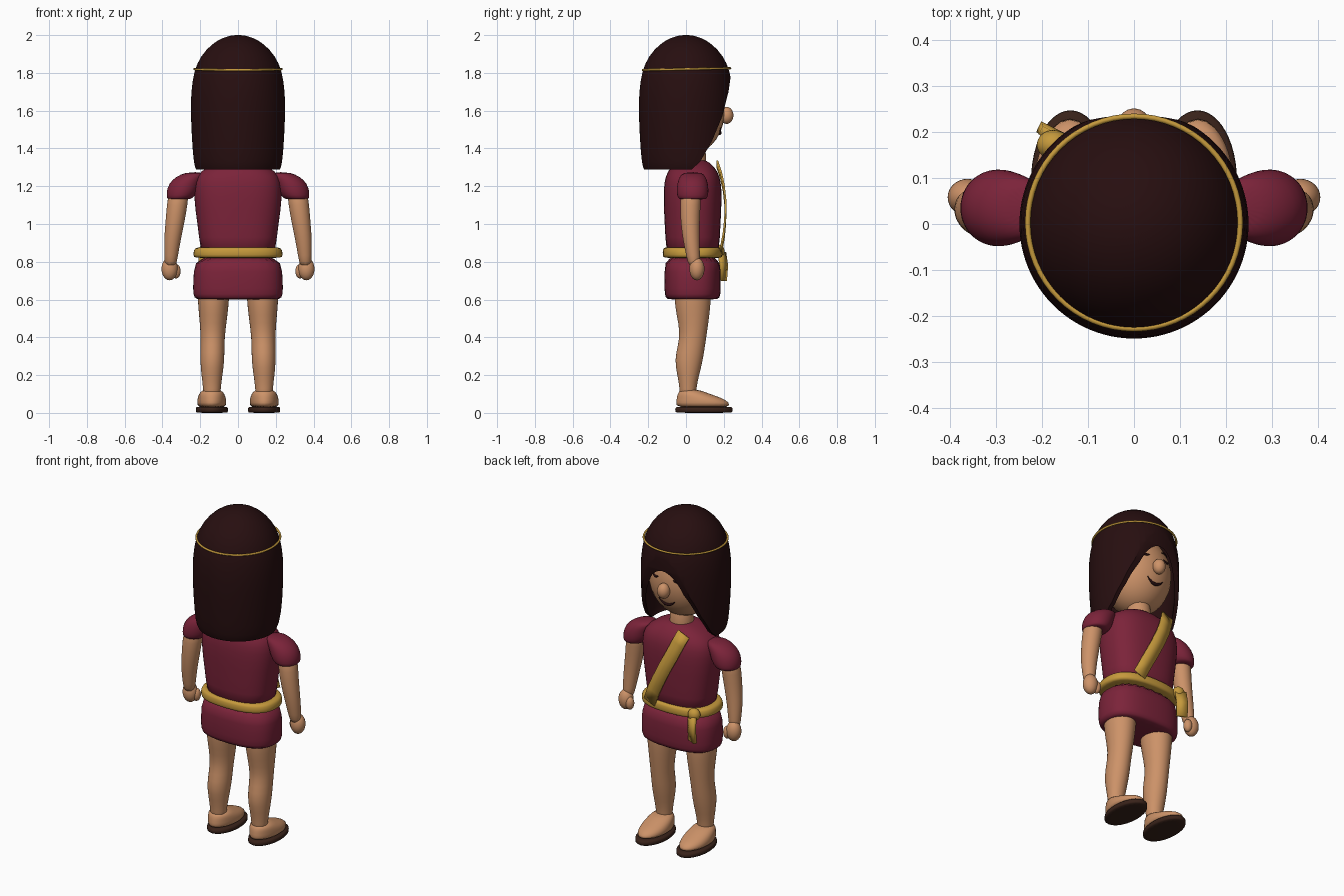
import bpy, bmesh, math
from mathutils import Vector

cube = bpy.data.objects.get("Cube")
if cube:
    bpy.data.objects.remove(cube)


def material(name, r, g, b):
    m = bpy.data.materials.new(name)
    m.use_nodes = True
    m.diffuse_color = (r, g, b, 1)
    bsdf = m.node_tree.nodes["Principled BSDF"]
    bsdf.inputs["Base Color"].default_value = (r, g, b, 1)
    bsdf.inputs["Roughness"].default_value = 0.8
    return m


SKIN = material("skin", 0.61, 0.29, 0.14)
CLOTH = material("maroon_cloth", 0.2, 0.017, 0.042)
GOLD = material("gold", 0.56, 0.32, 0.045)
HAIR = material("dark_hair", 0.02, 0.0045, 0.005)
SOLE = material("sole_brown", 0.04, 0.016, 0.01)


def finish(name, bm, mat):
    bmesh.ops.recalc_face_normals(bm, faces=bm.faces[:])
    mesh = bpy.data.meshes.new(name)
    bm.to_mesh(mesh)
    bm.free()
    mesh.materials.append(mat)
    ob = bpy.data.objects.new(name, mesh)
    bpy.context.collection.objects.link(ob)
    return ob


def smooth(ob, angle=50):
    bpy.ops.object.select_all(action='DESELECT')
    ob.select_set(True)
    bpy.context.view_layer.objects.active = ob
    bpy.ops.object.shade_smooth_by_angle(angle=math.radians(angle))


def loft(name, rows, mat, power=2.0, n=24, bottom=True, levels=1):
    """Stack of rounded rings given as (x, y, z, half width, half depth)."""
    bm = bmesh.new()
    rings = []
    for x, y, z, rx, ry in rows:
        ring = []
        for i in range(n):
            a = math.tau * i / n
            c, s = math.cos(a), math.sin(a)
            px = math.copysign(abs(c) ** (2 / power), c) * rx
            py = math.copysign(abs(s) ** (2 / power), s) * ry
            ring.append(bm.verts.new((x + px, y + py, z)))
        rings.append(ring)
    for a, b in zip(rings, rings[1:]):
        for i in range(n):
            j = (i + 1) % n
            bm.faces.new((a[i], a[j], b[j], b[i]))
    bm.faces.new(rings[-1])
    if bottom:
        bm.faces.new(rings[0])
    ob = finish(name, bm, mat)
    smooth(ob, 180)
    ob.modifiers.new("round", 'SUBSURF').levels = levels
    ob.modifiers["round"].render_levels = levels
    return ob


def ball(name, centre, size, mat):
    bm = bmesh.new()
    bmesh.ops.create_uvsphere(bm, u_segments=32, v_segments=18, radius=1)
    bmesh.ops.scale(bm, vec=size, verts=bm.verts)
    bmesh.ops.translate(bm, vec=centre, verts=bm.verts)
    ob = finish(name, bm, mat)
    smooth(ob, 180)
    return ob


def ribbon(name, points, side, mat, thick=0.01):
    """Flat strap swept along points."""
    bm = bmesh.new()
    side = Vector(side)
    pairs = [(bm.verts.new(Vector(p) - side), bm.verts.new(Vector(p) + side)) for p in points]
    for a, b in zip(pairs, pairs[1:]):
        bm.faces.new((a[0], a[1], b[1], b[0]))
    ob = finish(name, bm, mat)
    smooth(ob)
    ob.modifiers.new("thick", 'SOLIDIFY').thickness = thick
    ob.modifiers["thick"].offset = 0
    return ob


# Dress, belt and sash
Y = 0.035
loft("skirt", [(0, Y, z, rx, ry) for z, rx, ry in [
    (0.6, 0.21, 0.125), (0.605, 0.235, 0.145), (0.65, 0.241, 0.151),
    (0.75, 0.237, 0.15), (0.84, 0.222, 0.145)]], CLOTH, 2.6)
loft("bodice", [(0, Y, z, rx, ry) for z, rx, ry in [
    (0.82, 0.205, 0.142), (0.92, 0.203, 0.144), (1.08, 0.23, 0.154),
    (1.19, 0.236, 0.155), (1.255, 0.225, 0.145), (1.3, 0.17, 0.118),
    (1.33, 0.1, 0.085), (1.34, 0.06, 0.06)]], CLOTH, 2.5)
loft("belt", [(0, Y, z, rx, ry) for z, rx, ry in [
    (0.82, 0.222, 0.146), (0.823, 0.237, 0.158), (0.85, 0.239, 0.161),
    (0.873, 0.23, 0.156), (0.878, 0.212, 0.145)]], GOLD, 2.5)
ribbon("sash", [(-0.1, 0.165, 1.32), (-0.075, 0.185, 1.26), (-0.045, 0.2, 1.19),
                (0, 0.21, 1.1), (0.045, 0.207, 1.01), (0.08, 0.2, 0.94),
                (0.115, 0.185, 0.86)], (0.036, 0, 0.016), GOLD)
ball("belt_knot", (-0.175, 0.172, 0.855), (0.036, 0.032, 0.036), GOLD)
ribbon("belt_tail", [(-0.175, 0.19, 0.85), (-0.178, 0.2, 0.78), (-0.18, 0.194, 0.7)],
       (0.028, -0.014, 0), GOLD, 0.02)

# Arms, hands, legs and feet
for s, side in ((1, "left"), (-1, "right")):
    loft(side + "_sleeve", [(s * x, Y, z, rx, ry) for x, z, rx, ry in [
        (0.315, 1.13, 0.055, 0.065), (0.308, 1.135, 0.069, 0.079),
        (0.296, 1.17, 0.084, 0.086), (0.283, 1.215, 0.083, 0.082),
        (0.255, 1.25, 0.075, 0.07), (0.225, 1.275, 0.05, 0.05)]], CLOTH)
    loft(side + "_arm", [(s * x, y, z, r, r) for x, y, z, r in [
        (0.358, 0.045, 0.77, 0.03), (0.354, 0.038, 0.83, 0.036),
        (0.348, 0.028, 0.91, 0.044), (0.335, 0.022, 1.0, 0.05),
        (0.322, 0.022, 1.1, 0.055), (0.31, 0.03, 1.2, 0.055)]], SKIN)
    ball(side + "_hand", (s * 0.362, 0.058, 0.762), (0.043, 0.04, 0.06), SKIN)
    ball(side + "_thumb", (s * 0.328, 0.07, 0.75), (0.024, 0.025, 0.038), SKIN)
    loft(side + "_leg", [(s * x, y, z, rx, ry) for x, y, z, rx, ry in [
        (0.138, 0.01, 0.06, 0.045, 0.045), (0.138, 0.01, 0.13, 0.046, 0.043),
        (0.138, 0.012, 0.2, 0.056, 0.058), (0.136, 0.014, 0.28, 0.065, 0.076),
        (0.135, 0.03, 0.36, 0.063, 0.072), (0.133, 0.04, 0.43, 0.066, 0.072),
        (0.131, 0.037, 0.52, 0.076, 0.088), (0.13, 0.035, 0.6, 0.084, 0.098),
        (0.13, 0.035, 0.72, 0.088, 0.1)]], SKIN)
    loft(side + "_foot", [(s * 0.139, y, z, rx, ry) for y, z, rx, ry in [
        (0.09, 0.025, 0.074, 0.146), (0.09, 0.055, 0.079, 0.143),
        (0.07, 0.08, 0.075, 0.12), (0.04, 0.1, 0.068, 0.085),
        (0.018, 0.125, 0.05, 0.05)]], SKIN)
    loft(side + "_sole", [(s * 0.138, 0.095, z, rx, ry) for z, rx, ry in [
        (0, 0.08, 0.148), (0.004, 0.087, 0.154), (0.028, 0.087, 0.154),
        (0.034, 0.08, 0.148)]], SOLE)

# Head and neck
HEAD, SIZE = Vector((0, 0.015, 1.6)), Vector((0.2, 0.19, 0.235))
ball("head", HEAD, SIZE, SKIN)
ball("nose", (0, 0.215, 1.575), (0.036, 0.036, 0.045), SKIN)
loft("neck", [(0, 0.04, z, r, r) for z, r in
              [(1.27, 0.075), (1.33, 0.066), (1.45, 0.066)]], SKIN)


def face_line(name, x, z, half, bend, width):
    """Curved mark lying on the front of the head."""
    curve = bpy.data.curves.new(name, 'CURVE')
    curve.dimensions = '3D'
    curve.bevel_depth = width
    line = curve.splines.new('POLY')
    steps = 10
    line.points.add(steps)
    for i, p in enumerate(line.points):
        t = 2 * i / steps - 1
        px, pz = x + t * half, z + bend * (1 - t * t)
        d = 1 - (px / SIZE.x) ** 2 - ((pz - HEAD.z) / SIZE.z) ** 2
        p.co = (px, HEAD.y + SIZE.y * math.sqrt(d), pz, 1)
        p.radius = 1.15 - t * t
    curve.materials.append(HAIR)
    bpy.context.collection.objects.link(bpy.data.objects.new(name, curve))


for s, side in ((1, "left"), (-1, "right")):
    face_line(side + "_eye", s * 0.073, 1.645, 0.024, -0.008, 0.006)
    face_line(side + "_brow", s * 0.073, 1.69, 0.03, 0.01, 0.006)
face_line("smile", 0, 1.51, 0.055, -0.03, 0.008)

# Long hair shell, cut away over the face
hair = loft("hair", [(0, 0, z, r, r) for z, r in [
    (1.288, 0.222), (1.31, 0.234), (1.45, 0.245), (1.6, 0.251), (1.7, 0.249),
    (1.81, 0.234), (1.89, 0.198), (1.955, 0.138), (1.988, 0.078), (2.001, 0.025)]],
    HAIR, n=48, bottom=False)
shell = hair.modifiers.new("shell", 'SOLIDIFY')
shell.thickness, shell.offset = 0.022, -1

bm = bmesh.new()
edge = [(0.27, 1.81), (0.237, 1.785), (0.225, 1.7), (0.192, 1.57), (0.138, 1.44),
        (0.075, 1.33), (0.01, 1.27), (0.5, 1.2), (0.5, 1.81)]
outline = bm.faces.new([bm.verts.new((-0.5, y, z)) for y, z in edge])
grown = bmesh.ops.extrude_face_region(bm, geom=[outline])["geom"]
bmesh.ops.translate(bm, vec=(1, 0, 0),
                    verts=[v for v in grown if isinstance(v, bmesh.types.BMVert)])
cutter = finish("face_opening_cutter", bm, HAIR)
cutter.hide_render = True
cut = hair.modifiers.new("face_opening", 'BOOLEAN')
cut.operation, cut.object, cut.solver = 'DIFFERENCE', cutter, 'EXACT'
bpy.context.view_layer.objects.active = hair
for m in list(hair.modifiers):
    bpy.ops.object.modifier_apply(modifier=m.name)
bpy.data.objects.remove(cutter)
smooth(hair, 40)

# Thin gold headband
bpy.ops.mesh.primitive_torus_add(major_radius=0.231, minor_radius=0.006, major_segments=64,
                                 minor_segments=8, location=(0, 0.003, 1.82),
                                 rotation=(0.02, 0, 0))
band = bpy.context.object
band.name = "headband"
band.data.materials.append(GOLD)
smooth(band, 180)
